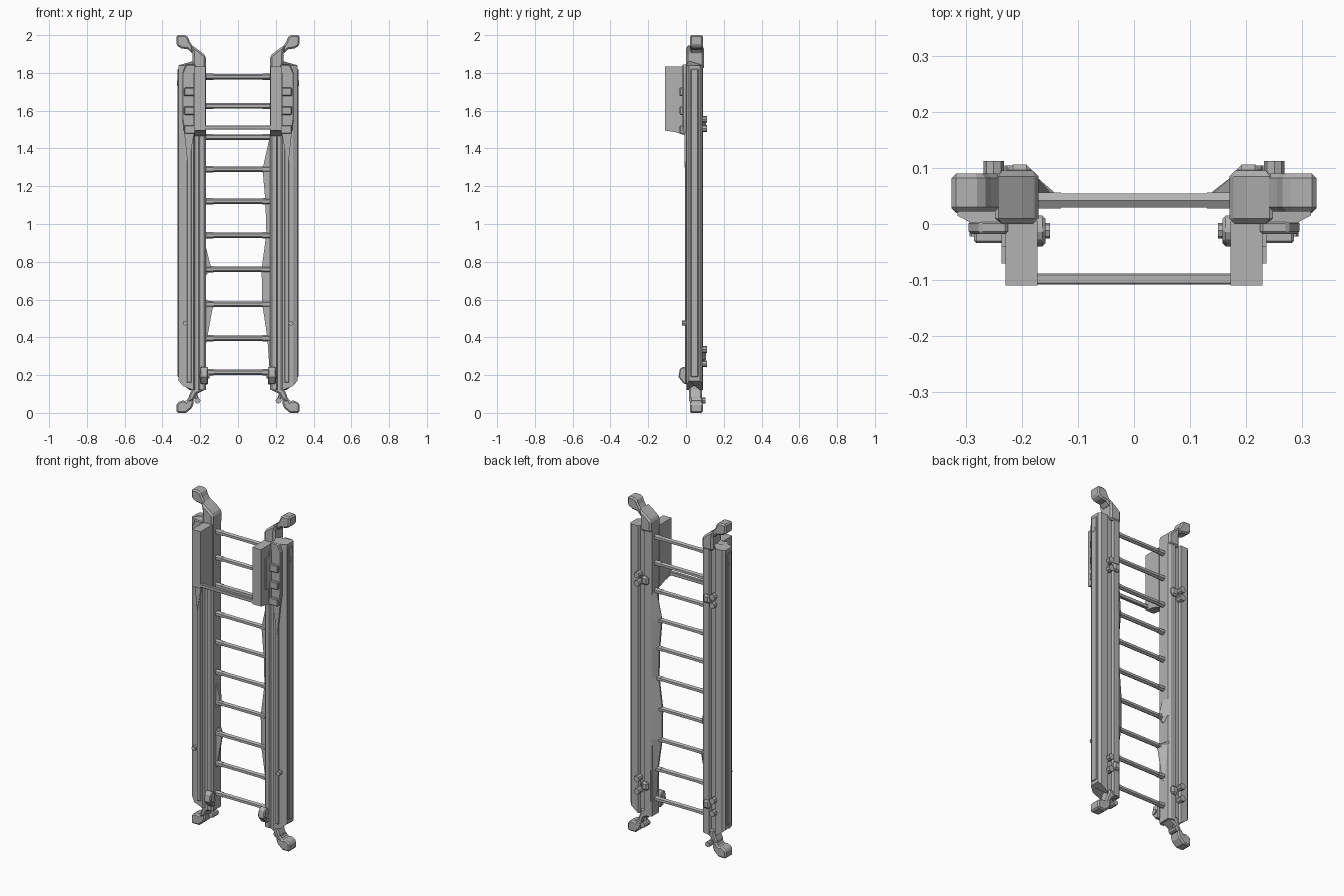
import bpy, bmesh, math
from mathutils import Vector, Matrix

cube = bpy.data.objects.get("Cube")
if cube:
    bpy.data.objects.remove(cube, do_unlink=True)

GREY = (0.45, 0.45, 0.45, 1)
metal = bpy.data.materials.new("plain_grey")
metal.use_nodes = True
metal.diffuse_color = GREY
metal.node_tree.nodes["Principled BSDF"].inputs["Base Color"].default_value = GREY


def finish(name, bm, side=1):
    """Turn a bmesh into an object, flipped to the right rail when side is -1."""
    for v in bm.verts:
        v.co.x *= side
    bmesh.ops.recalc_face_normals(bm, faces=bm.faces)
    mesh = bpy.data.meshes.new(name)
    bm.to_mesh(mesh)
    bm.free()
    mesh.materials.append(metal)
    obj = bpy.data.objects.new(name, mesh)
    bpy.context.collection.objects.link(obj)
    return obj


def prism(name, points, low, high, place, side=1, bevel=0):
    """Extrude an outline between low and high; place maps (a, b, depth) to xyz."""
    bm = bmesh.new()
    ends = [[bm.verts.new(place(a, b, d)) for a, b in points] for d in (low, high)]
    bm.faces.new(ends[0])
    bm.faces.new(ends[1])
    for i in range(len(points)):
        j = (i + 1) % len(points)
        bm.faces.new((ends[0][i], ends[0][j], ends[1][j], ends[1][i]))
    obj = finish(name, bm, side)
    if bevel:
        mod = obj.modifiers.new("chamfer", 'BEVEL')
        mod.width, mod.segments = bevel, 1
        mod.limit_method, mod.angle_limit = 'ANGLE', math.radians(50)
    return obj


def front(a, b, d):
    return (a, d, b)


def side_on(a, b, d):
    return (d, a, b)


def box(name, x0, x1, y0, y1, z0, z1, side=1, bevel=0.004):
    outline = [(x0, z0), (x1, z0), (x1, z1), (x0, z1)]
    return prism(name, outline, y0, y1, front, side, bevel)


def rod(name, start, end, radius, sides=8, side=1):
    start, end = Vector(start), Vector(end)
    axis = end - start
    turn = axis.to_track_quat('Z', 'Y').to_matrix().to_4x4()
    bm = bmesh.new()
    bmesh.ops.create_cone(bm, cap_ends=True, segments=sides, radius1=radius,
                          radius2=radius, depth=axis.length,
                          matrix=Matrix.Translation((start + end) / 2) @ turn)
    return finish(name, bm, side)


# Rail section (x, y) with a groove in the front and in the back
RAIL = [(.17, .012), (.18, .002), (.203, .002), (.21, .014), (.228, .014), (.235, .002),
        (.29, .002), (.315, .015), (.315, .075), (.30, .088), (.255, .088), (.248, .075),
        (.222, .075), (.215, .09), (.185, .09), (.17, .08)]


def rail_end(x, z):
    if z == 0:
        return .12 + max(0, x - .27) * 1.1
    return 1.865 if x < .23 else 1.84


# Curved end hooks (x, z)
TOP_HOOK = [(.17, 1.82), (.17, 1.89), (.20, 1.915), (.25, 1.95), (.24, 1.90), (.24, 1.82)]
TOP_TIP = [(.235, 1.935), (.255, 1.965), (.265, 1.99), (.28, 2), (.325, 2), (.325, 1.945),
           (.30, 1.93), (.265, 1.925), (.24, 1.90)]
LOW_HOOK = [(.17, .15), (.17, .125), (.22, .10), (.235, .07), (.265, .05), (.26, .09),
            (.245, .125), (.245, .15)]
LOW_TIP = [(.235, .05), (.245, .025), (.275, 0), (.325, 0), (.325, .05), (.295, .068),
           (.275, .06), (.26, .085), (.235, .075)]

for side, tag in ((1, "left"), (-1, "right")):
    prism(f"{tag}_rail", RAIL, 0, 1, lambda a, b, d: (a, b, rail_end(a, d)), side)
    prism(f"{tag}_top_neck", TOP_HOOK, .0, .095, front, side, .01)
    prism(f"{tag}_top_tip", TOP_TIP, .022, .09, front, side, .008)
    prism(f"{tag}_bottom_neck", LOW_HOOK, .015, .085, front, side, .008)
    prism(f"{tag}_bottom_tip", LOW_TIP, .02, .09, front, side, .008)

    # Upper guard arm, with its stepped mounting
    arm = [(-.11, 1.495), (-.05, 1.485), (.005, 1.465), (.005, 1.835), (-.11, 1.835)]
    prism(f"{tag}_guard_arm", arm, .172, .229, side_on, side)
    step = [(-.07, 1.58), (-.04, 1.58), (-.04, 1.52), (.0, 1.52), (.0, 1.80), (-.04, 1.80),
            (-.04, 1.77), (-.07, 1.77)]
    prism(f"{tag}_guard_step", step, .225, .236, side_on, side)
    mount = [(.225, 1.48), (.285, 1.48), (.295, 1.55), (.295, 1.80), (.275, 1.845), (.225, 1.845)]
    prism(f"{tag}_mount_plate", mount, -.018, .006, front, side, .005)
    taper = [(.23, 1.49), (.285, 1.49), (.265, 1.30)]
    prism(f"{tag}_mount_taper", taper, -.008, .006, front, side)
    for z in (1.50, 1.60, 1.70):
        box(f"{tag}_clasp", .225, .285, -.034, .0, z - .022, z + .022, side)
    rod(f"{tag}_outer_stud", (.31, .045, 1.745), (.322, .045, 1.745), .014, 8, side)

    # Lower clamp hanging off the rail front
    clamp = [(-.04, .19), (-.032, .235), (-.01, .245), (.015, .225), (.015, .15), (-.012, .155)]
    prism(f"{tag}_foot_clamp", clamp, .158, .20, side_on, side, .005)
    rod(f"{tag}_clamp_pin", (.15, -.012, .195), (.205, -.012, .195), .014, 8, side)

    # Bolts and brackets on the back, knob on the front
    for z in (1.505, 1.555, .26, .335):
        rod(f"{tag}_back_bolt", (.25, .07, z), (.25, .112, z), .018, 8, side)
    for z in (1.53, .30):
        box(f"{tag}_back_bracket", .182, .226, .08, .106, z - .025, z + .025, side, .01)
    rod(f"{tag}_front_knob", (.28, -.022, .475), (.28, .02, .475), .013, 8, side)
    rod(f"{tag}_heel_knob", (.215, .05, .065), (.215, .104, .065), .016, 8, side)
    rod(f"{tag}_heel_stem", (.215, .07, .065), (.23, .07, .11), .01, 6, side)

# Long edge strips on the outer face of the rails
for side, tag in ((1, "left"), (-1, "right")):
    box(f"{tag}_outer_strip", .312, .32, .025, .065, .19, 1.82, side, .003)
    box(f"{tag}_front_strip", .245, .27, -.005, .005, .16, 1.48, side, .003)

# Ten rungs with small collars at the rails
RUNGS = [.215, .395, .575, .76, .94, 1.12, 1.29, 1.46, 1.625, 1.78]
for z in RUNGS:
    rod("rung", (-.18, .042, z), (.18, .042, z), .0145, 6)
    for side in (1, -1):
        rod("rung_collar", (.13, .042, z), (.18, .042, z), .0165, 6, side)


def web(name, edge, side):
    """Thin sheet from the rail's inner back corner out to an edge of (x, z)."""
    bm = bmesh.new()
    rows = [[bm.verts.new(p) for p in ((.175, .036, z), (x, .036, z), (x, .046, z), (.175, .085, z))]
            for x, z in edge]
    for low, high in zip(rows, rows[1:]):
        for i in range(4):
            j = (i + 1) % 4
            bm.faces.new((low[i], low[j], high[j], high[i]))
    bm.faces.new(rows[0])
    bm.faces.new(rows[-1])
    finish(name, bm, side)


# Sheet webs: a long one on the left rail, short gussets on the right rail
web("left_web", [(.168, .21), (.155, .40), (.128, .58), (.125, .76), (.15, .95), (.145, 1.12),
                 (.13, 1.29), (.168, 1.46)], 1)
web("right_low_gusset", [(.168, .37), (.13, .58), (.168, .60)], -1)
web("right_mid_gusset", [(.168, .73), (.14, .76), (.168, .87)], -1)

# Guard crossbar between the two arms
box("guard_crossbar", -.18, .18, -.108, -.088, 1.50, 1.522, 1, .003)
